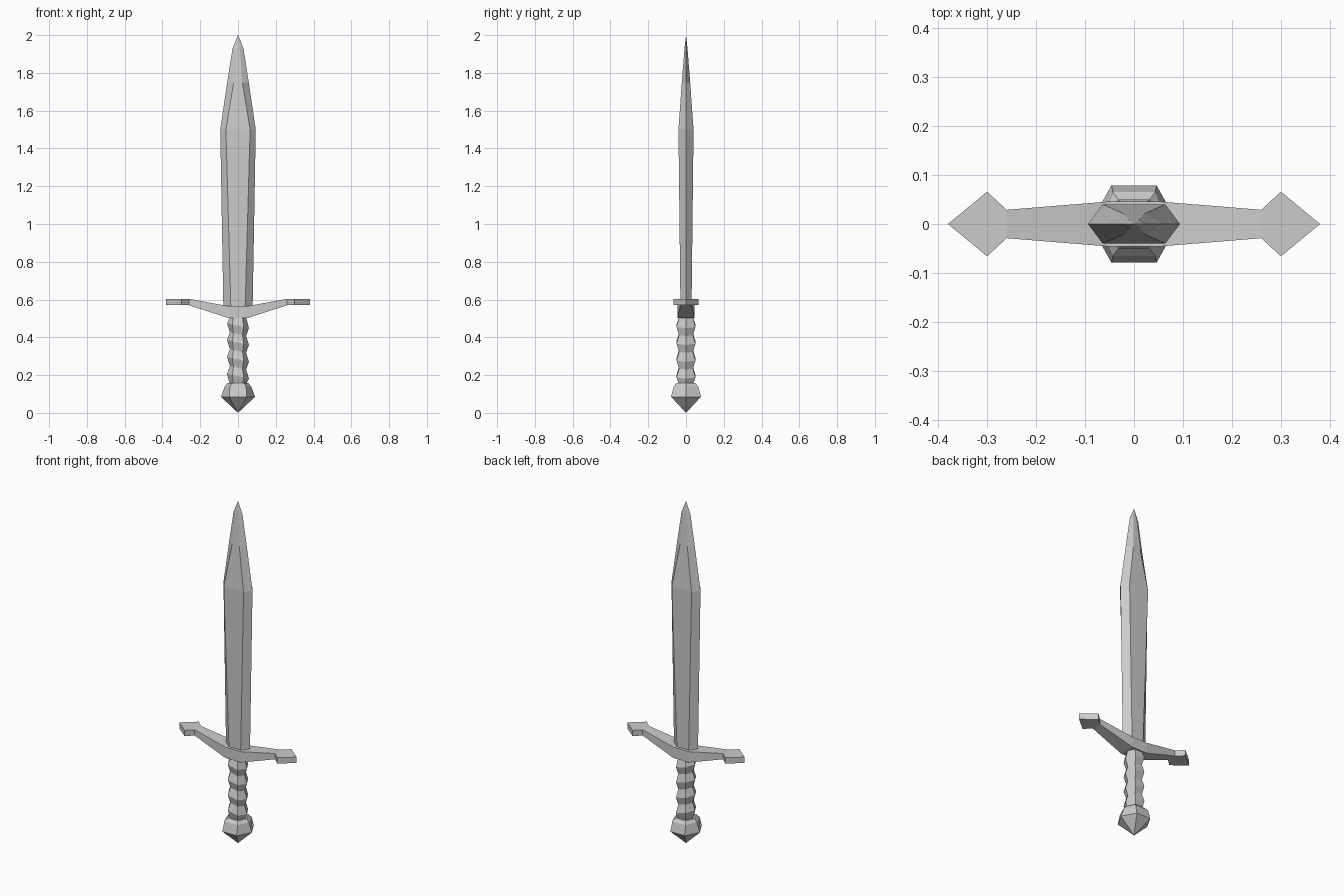
import bpy
import bmesh

cube = bpy.data.objects.get("Cube")
if cube:
    bpy.data.objects.remove(cube, do_unlink=True)

# One plain steel colour
STEEL = (0.6, 0.6, 0.6, 1.0)
steel = bpy.data.materials.new("grey_steel")
steel.use_nodes = True
steel.diffuse_color = STEEL
steel.node_tree.nodes["Principled BSDF"].inputs["Base Color"].default_value = STEEL


def loft(name, sections):
    """Skin a row of closed sections; sections of no width merge into points or edges."""
    bm = bmesh.new()
    rings = [[bm.verts.new(p) for p in sec] for sec in sections]
    count = len(rings[0])
    for low, high in zip(rings, rings[1:]):
        for i in range(count):
            j = (i + 1) % count
            bm.faces.new((low[i], low[j], high[j], high[i]))
    bm.faces.new(rings[0][::-1])
    bm.faces.new(rings[-1])
    bmesh.ops.remove_doubles(bm, verts=bm.verts, dist=0.0005)
    bmesh.ops.dissolve_degenerate(bm, edges=bm.edges, dist=0.0005)
    bmesh.ops.recalc_face_normals(bm, faces=bm.faces)
    mesh = bpy.data.meshes.new(name)
    bm.to_mesh(mesh)
    bm.free()
    mesh.materials.append(steel)
    obj = bpy.data.objects.new(name, mesh)
    bpy.context.collection.objects.link(obj)
    return obj


def hexagon(z, width, flat, depth, tilt=0.0):
    """Six-sided section: points at the sides, flats at front and back."""
    outline = [(width, 0), (flat, depth), (-flat, depth),
               (-width, 0), (-flat, -depth), (flat, -depth)]
    return [(x, y, z - tilt * x) for x, y in outline]


def slab(x, depth, bottom, top):
    """Upright rectangle across the guard."""
    return [(x, -depth, bottom), (x, depth, bottom), (x, depth, top), (x, -depth, top)]


# Blade: flared, with bevelled edges that run into the point
loft("blade", [
    hexagon(0.53, 0.077, 0.037, 0.029),
    hexagon(1.5, 0.094, 0.064, 0.04),
    hexagon(1.75, 0.057, 0.023, 0.022),
    hexagon(1.93, 0.029, 0.01, 0.008),
    hexagon(2.0, 0, 0, 0),
])

# Crossguard: rising arms with arrow-shaped ends
half = [(0.05, 0.046, 0.502, 0.565), (0.26, 0.029, 0.57, 0.604),
        (0.30, 0.066, 0.57, 0.604), (0.38, 0, 0.57, 0.604)]
loft("crossguard", [slab(-x, *rest) for x, *rest in reversed(half)]
     + [slab(x, *rest) for x, *rest in half])

# Grip: four slanted swellings
rings = []
for i in range(9):
    z = 0.15 + i * 0.0445
    tilt = 0 if i in (0, 8) else 0.22
    size = (0.058, 0.03, 0.05) if i % 2 else (0.043, 0.024, 0.037)
    rings.append(hexagon(z, *size, tilt))
loft("grip", rings)

# Pommel: faceted knob with a pointed base
loft("pommel", [
    hexagon(0, 0, 0, 0),
    hexagon(0.085, 0.09, 0.046, 0.079),
    hexagon(0.14, 0.07, 0.043, 0.065),
    hexagon(0.157, 0.056, 0.032, 0.05),
])
